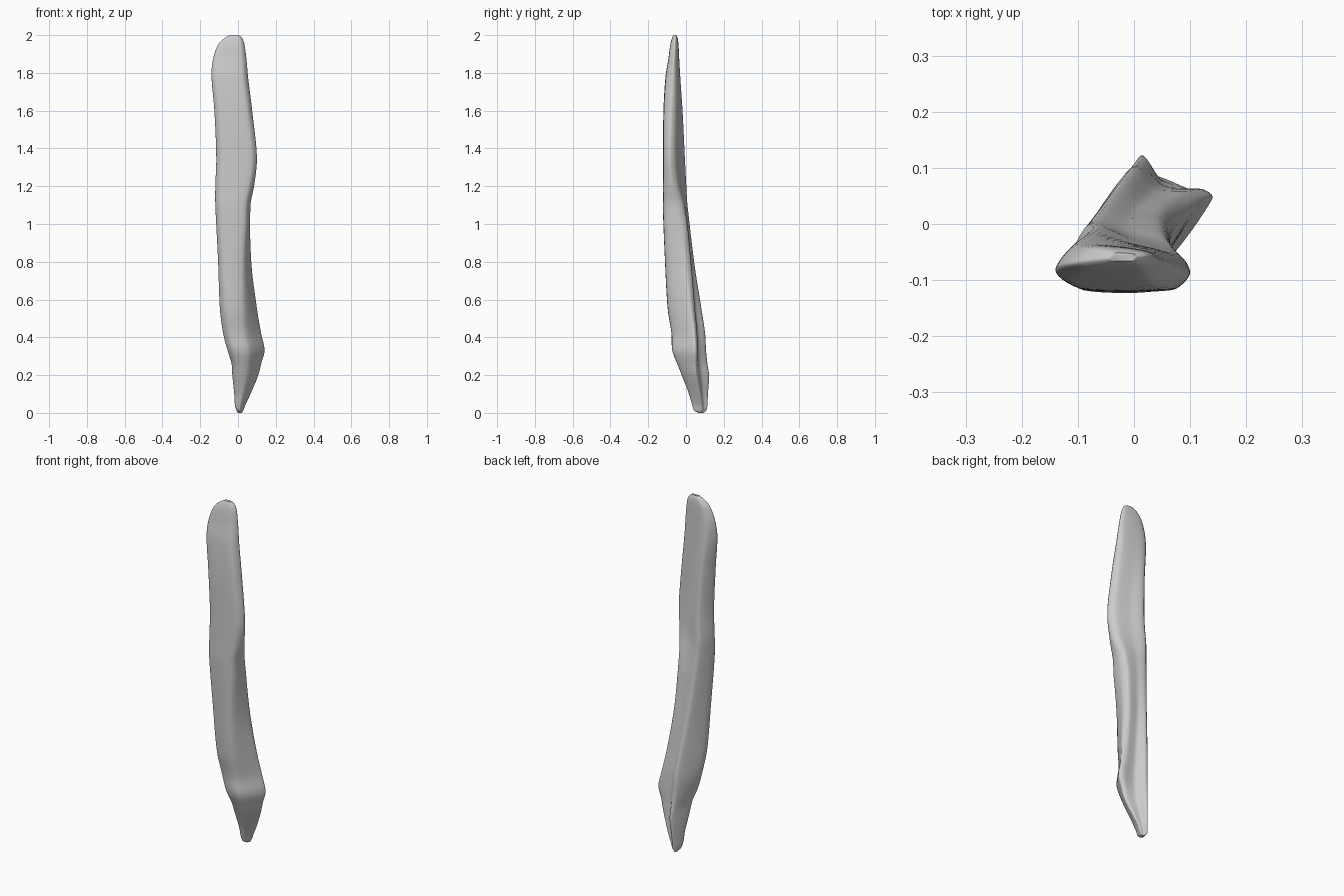
import bpy
import bmesh
from mathutils import Vector

cube = bpy.data.objects.get("Cube")
if cube:
    bpy.data.objects.remove(cube)

# Stations up the shaft: height, left and right edge in x, front and back in y, flange in y
STATIONS = [
    (0, 0, .02, .065, .095, .08),
    (.012, -.008, .028, .045, .107, .08),
    (.04, -.016, .038, .035, .113, .08),
    (.1, -.02, .066, .018, .116, .07),
    (.2, -.03, .107, -.02, .122, .05),
    (.26, -.034, .122, -.043, .113, .045),
    (.33, -.055, .14, -.068, .105, .045),
    (.42, -.078, .122, -.072, .1, .04),
    (.55, -.095, .1, -.092, .08, .02),
    (.8, -.105, .07, -.107, .04, -.01),
    (1.1, -.12, .066, -.12, .005, -.05),
    (1.2, -.12, .085, -.12, 0, -.075),
    (1.35, -.115, .1, -.12, -.007, -.088),
    (1.6, -.125, .075, -.118, -.02, -.08),
    (1.78, -.14, .053, -.107, -.033, -.07),
    (1.87, -.133, .045, -.093, -.038, -.065),
    (1.95, -.105, .034, -.082, -.042, -.06),
    (1.985, -.07, .022, -.073, -.046, -.058),
    (2, -.045, .005, -.066, -.052, -.058),
]
RINGS, STEPS = 110, 6


def hermite(a, b, m0, m1, t):
    """Cubic between two values or vectors with given end slopes."""
    d = b - a
    return a + t * (m0 + t * (3 * d - 2 * m0 - m1 + t * (m0 + m1 - 2 * d)))


def station_at(z):
    """Smoothly interpolate the outline dimensions at one height."""
    i = max(k for k, s in enumerate(STATIONS[:-1]) if s[0] <= z)
    a, b = STATIONS[i], STATIONS[i + 1]
    before, after = STATIONS[max(i - 1, 0)], STATIONS[min(i + 2, len(STATIONS) - 1)]
    h = b[0] - a[0]
    t = (z - a[0]) / h
    return [hermite(a[c], b[c], (b[c] - before[c]) / (b[0] - before[0]) * h,
                    (after[c] - a[c]) / (after[0] - a[0]) * h, t)
            for c in range(1, len(a))]


def section(z):
    """Flat front, rounded left edge, back ridge, shallow hollow and blunt right flange."""
    x0, x1, y0, y1, flange = station_at(z)
    w, d = x1 - x0, y1 - y0
    upper = min(max((z - .4) / .6, 0), 1)
    tip = min(max((z - 1.5) / .4, 0), 1)
    ridge_x = min(max(.75 * y1 - .08, x0 + .2 * w), x0 + .6 * w)
    right = Vector((x1, flange))
    heel = right + Vector((-.1 * w, (.1 + .2 * upper) * d))
    ridge = Vector((ridge_x, y1))
    hollow = heel.lerp(ridge, .5) + Vector((-.03 * w * (1 - upper), d * (.1 * tip - .1 * (1 - upper))))
    points = [
        Vector((x0, y0 + .34 * d)),
        Vector((x0 + .16 * w, y0 + .02 * d)),
        Vector((x0 + (.58 + .27 * upper) * w, y0 + .02 * d)),
        right, heel, hollow, ridge,
    ]
    ring, n = [], len(points)
    for i in range(n):
        p, a, b, q = (points[(i + k) % n] for k in (-1, 0, 1, 2))
        # Limit the slopes on short spans so the outline never loops
        span = (b - a).length
        m0 = (b - p).normalized() * min((b - p).length * .4, span)
        m1 = (q - a).normalized() * min((q - a).length * .4, span)
        for s in range(STEPS):
            v = hermite(a, b, m0, m1, s / STEPS)
            ring.append((v.x, v.y, z))
    return ring


# Loft the shaft, with rings packed more tightly at both ends
bm = bmesh.new()
rings = []
for i in range(RINGS + 1):
    t = i / RINGS
    z = 2 * t * t * (3 - 2 * t)
    rings.append([bm.verts.new(p) for p in section(z)])
for low, high in zip(rings, rings[1:]):
    for k in range(len(low)):
        j = (k + 1) % len(low)
        bm.faces.new((low[k], low[j], high[j], high[k]))
bm.faces.new(rings[0][::-1])
bm.faces.new(rings[-1])
bmesh.ops.recalc_face_normals(bm, faces=bm.faces)

mesh = bpy.data.meshes.new("bone_shaft")
bm.to_mesh(mesh)
bm.free()
shaft = bpy.data.objects.new("bone_shaft", mesh)
bpy.context.collection.objects.link(shaft)

# Plain grey surface
grey = bpy.data.materials.new("plain_grey")
grey.use_nodes = True
colour = (.6, .6, .6, 1)
grey.diffuse_color = colour
grey.node_tree.nodes["Principled BSDF"].inputs["Base Color"].default_value = colour
mesh.materials.append(grey)

bpy.context.view_layer.objects.active = shaft
shaft.select_set(True)
bpy.ops.object.shade_smooth_by_angle(angle=1.0)
